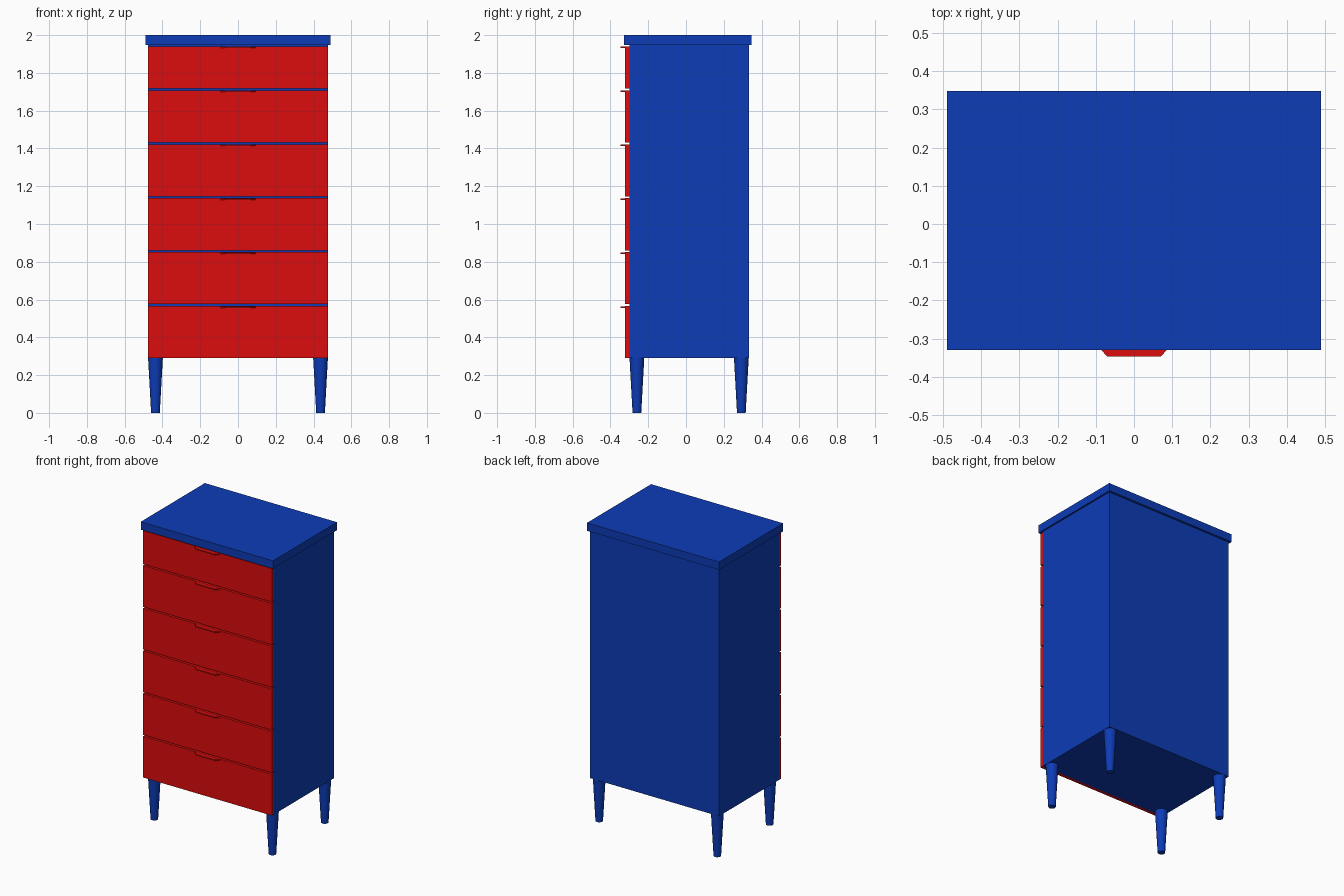
import bpy, bmesh

if "Cube" in bpy.data.objects:
    bpy.data.objects.remove(bpy.data.objects["Cube"])


def material(name, rgb):
    m = bpy.data.materials.new(name)
    m.diffuse_color = (*rgb, 1)
    m.use_nodes = True
    m.node_tree.nodes["Principled BSDF"].inputs["Base Color"].default_value = m.diffuse_color
    return m


BLUE = material("blue_paint", (0.004, 0.045, 0.47))
RED = material("red_paint", (0.72, 0.004, 0.004))


def add_object(name, bm, mat):
    bmesh.ops.recalc_face_normals(bm, faces=bm.faces)
    me = bpy.data.meshes.new(name)
    bm.to_mesh(me)
    bm.free()
    me.materials.append(mat)
    ob = bpy.data.objects.new(name, me)
    bpy.context.collection.objects.link(ob)
    return ob


def prism(name, outline, z0, z1, mat):
    """Extrude an xy outline from z0 up to z1."""
    bm = bmesh.new()
    face = bm.faces.new([bm.verts.new((x, y, z0)) for x, y in outline])
    ext = bmesh.ops.extrude_face_region(bm, geom=[face])["geom"]
    verts = [v for v in ext if isinstance(v, bmesh.types.BMVert)]
    bmesh.ops.translate(bm, verts=verts, vec=(0, 0, z1 - z0))
    return add_object(name, bm, mat)


def box(name, half_x, y0, y1, z0, z1, mat):
    return prism(name, [(-half_x, y0), (half_x, y0), (half_x, y1), (-half_x, y1)], z0, z1, mat)


BODY_Z, BODY_TOP, FRONT_Y = 0.29, 1.947, -0.30

# Cabinet body and overhanging top
box("cabinet_body", 0.477, FRONT_Y, 0.333, BODY_Z, BODY_TOP, BLUE)
box("cabinet_top", 0.489, -0.329, 0.348, BODY_TOP, 2.0, BLUE)

# Drawer fronts with thin tapered pull tabs along their upper edge
PITCH, GAP = 0.2855, 0.01
for i in range(6):
    z0 = BODY_Z + i * PITCH
    z1 = z0 + PITCH - GAP if i < 5 else 1.941
    box(f"drawer_front_{i + 1}", 0.477, -0.322, FRONT_Y, z0, z1, RED)
    prism(f"drawer_pull_{i + 1}",
          [(-0.092, -0.3215), (-0.070, -0.347), (0.070, -0.347), (0.092, -0.3215)],
          z1 - 0.009, z1 - 0.001, RED)

# Tapered round legs
for side, x in (("left", -0.437), ("right", 0.437)):
    for end, y in (("front", -0.26), ("back", 0.293)):
        bpy.ops.mesh.primitive_cone_add(vertices=32, radius1=0.023, radius2=0.039,
                                        depth=BODY_Z, location=(x, y, BODY_Z / 2))
        leg = bpy.context.object
        leg.name = f"{end}_{side}_leg"
        leg.data.materials.append(BLUE)
        bpy.ops.object.shade_smooth_by_angle()
